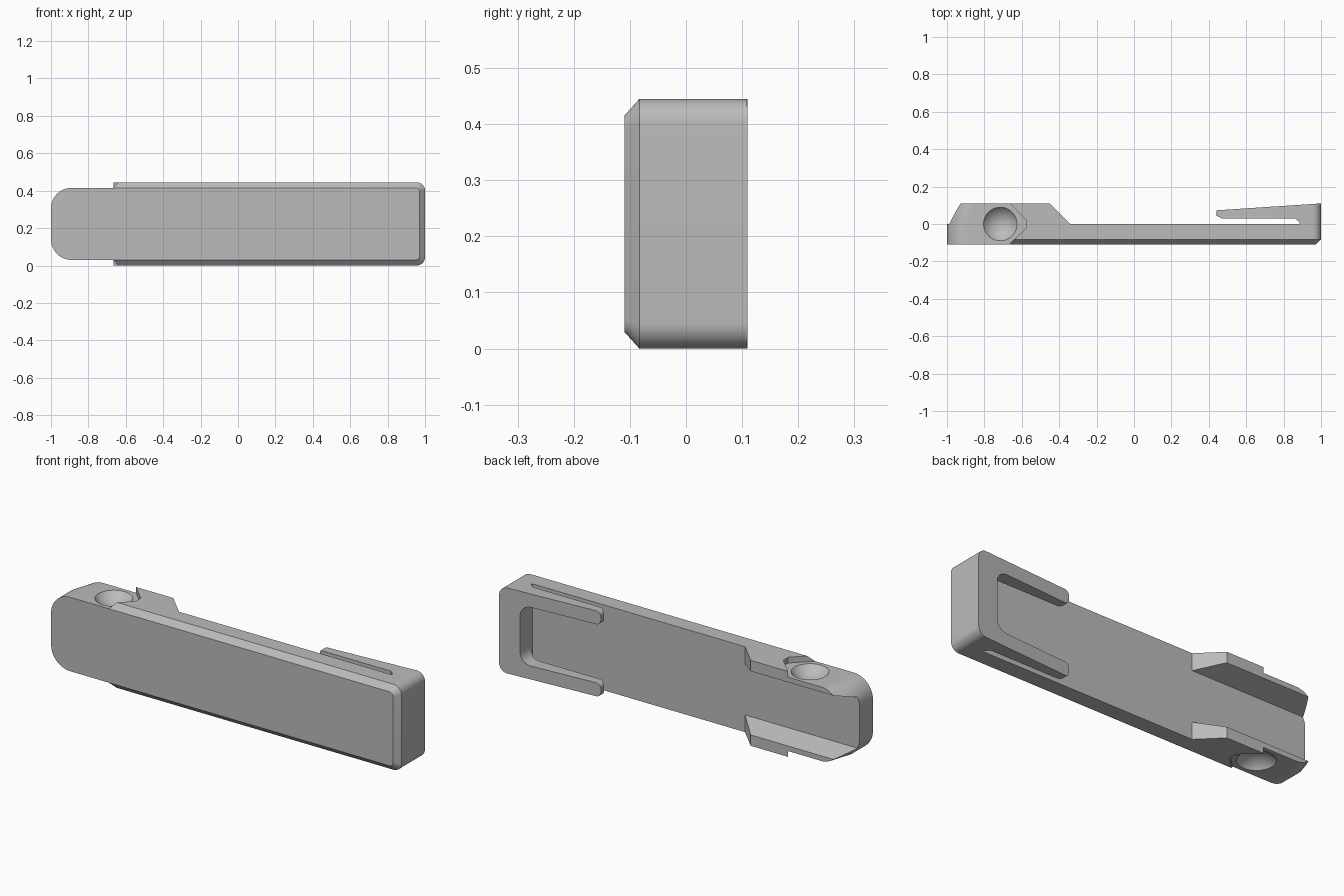
import bpy, bmesh, math

if "Cube" in bpy.data.objects:
    bpy.data.objects.remove(bpy.data.objects["Cube"], do_unlink=True)

HEIGHT = 0.445
MID = HEIGHT / 2

grey = bpy.data.materials.new("plain grey")
grey.use_nodes = True
grey.diffuse_color = (0.5, 0.5, 0.5, 1)
grey.node_tree.nodes["Principled BSDF"].inputs["Base Color"].default_value = (0.5, 0.5, 0.5, 1)


def loft(name, rings):
    """Closed solid through rings that share one vertex count."""
    bm = bmesh.new()
    rows = [[bm.verts.new(p) for p in ring] for ring in rings]
    n = len(rows[0])
    for a, b in zip(rows, rows[1:]):
        for i in range(n):
            j = (i + 1) % n
            bm.faces.new((a[i], a[j], b[j], b[i]))
    bm.faces.new(rows[0])
    bm.faces.new(rows[-1])
    bmesh.ops.recalc_face_normals(bm, faces=bm.faces)
    mesh = bpy.data.meshes.new(name)
    bm.to_mesh(mesh)
    bm.free()
    mesh.materials.append(grey)
    ob = bpy.data.objects.new(name, mesh)
    bpy.context.collection.objects.link(ob)
    return ob


def prism(name, outline, z0, z1):
    """Plan outline extruded upward."""
    return loft(name, [[(x, y, z) for x, y in outline] for z in (z0, z1)])


def round_ring(y, x0, x1, z0, z1, r, steps=10):
    """Rounded rectangle facing the front, at depth y."""
    ring = []
    corners = ((x1 - r, z1 - r), (x0 + r, z1 - r), (x0 + r, z0 + r), (x1 - r, z0 + r))
    for k, (cx, cz) in enumerate(corners):
        for s in range(steps + 1):
            a = math.pi / 2 * (k + s / steps)
            ring.append((cx + r * math.cos(a), y, cz + r * math.sin(a)))
    return ring


def combine(ob, other, operation):
    mod = ob.modifiers.new(operation, 'BOOLEAN')
    mod.operation = operation
    mod.solver = 'EXACT'
    mod.object = other
    bpy.context.view_layer.objects.active = ob
    bpy.ops.object.modifier_apply(modifier=mod.name)
    bpy.data.objects.remove(other, do_unlink=True)


# Wide plate with the pointed left boundary and the rail ramps
body = prism("clip_body", [(-0.76, -0.2), (-0.575, -0.02), (-0.575, 0.02), (-0.665, 0.11),
                           (-0.45, 0.11), (-0.34, 0), (1.1, 0), (1.1, -0.2)], -0.1, 0.55)

# Hook: end block and two spring arms with rounded tips
hook = prism("hook", [(0.885, -0.05), (0.885, 0.01), (0.86, 0.03), (0.47, 0.03), (0.44, 0.045),
                      (0.44, 0.073), (1, 0.11), (1.1, 0.11), (1.1, -0.05)], -0.1, 0.55)
hook_shape = loft("hook_shape", [round_ring(y, 0.75, 1.2, -0.2, 0.65, 0.01) for y in (-0.1, 0.2)])
for z0 in (0, HEIGHT - 0.07):
    arm = loft("arm_shape", [round_ring(y, 0.44, 1.15, z0, z0 + 0.07, 0.025) for y in (-0.12, 0.22)])
    combine(hook_shape, arm, 'UNION')
combine(hook, hook_shape, 'INTERSECT')
combine(hook, loft("pocket", [round_ring(y, 0.3, 0.885, 0.07, HEIGHT - 0.07, 0.06)
                              for y in (0, 0.3)]), 'DIFFERENCE')
combine(body, hook, 'UNION')

# Outer envelope: rounded right end and chamfered front
envelope = loft("envelope", [
    round_ring(-0.11, -1.2, 0.97, 0.03, HEIGHT - 0.03, 0.02),
    round_ring(-0.083, -1.2, 1, 0, HEIGHT, 0.045),
    round_ring(0.2, -1.2, 1, 0, HEIGHT, 0.045)])
combine(body, envelope, 'INTERSECT')

# Narrow rounded grip end
grip = loft("grip", [round_ring(y, x, -0.46, 0.03, HEIGHT - 0.03, 0.11, 16)
                     for y, x in ((-0.11, -1), (0, -1), (0.11, -0.965))])
combine(body, grip, 'UNION')

# Flared channel that leaves the two side rails
channel = loft("channel", [[(x, y, MID + s * w) for y, w, s in
                            ((0, 0.133, -1), (0.22, 0.199, -1), (0.22, 0.199, 1), (0, 0.133, 1))]
                           for x in (-1.2, -0.2)])
combine(body, channel, 'DIFFERENCE')

# Finger dimples on the top and bottom of the grip
for side in (-1, 1):
    bpy.ops.mesh.primitive_uv_sphere_add(segments=48, ring_count=32, radius=0.112,
                                         location=(-0.715, 0, MID + side * 0.2595))
    combine(body, bpy.context.object, 'DIFFERENCE')

# One material and smooth rounds with sharp edges
body.data.materials.clear()
body.data.materials.append(grey)
for face in body.data.polygons:
    face.material_index = 0
bpy.ops.object.select_all(action='DESELECT')
body.select_set(True)
bpy.context.view_layer.objects.active = body
bpy.ops.object.shade_smooth_by_angle(angle=math.radians(25))
